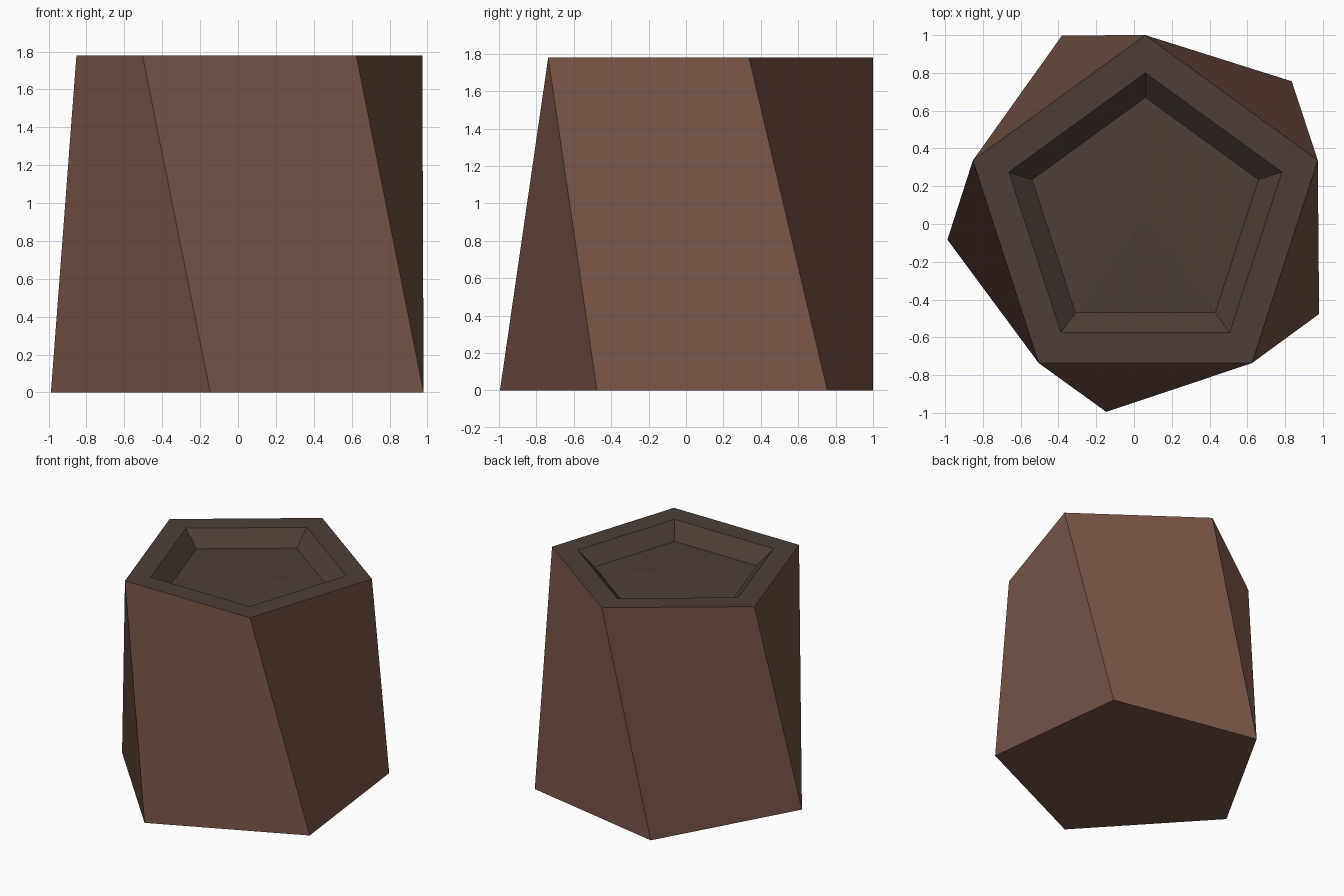
import bpy, bmesh, math

if "Cube" in bpy.data.objects:
    bpy.data.objects.remove(bpy.data.objects["Cube"])

CX, CY, H = 0.06, 0.04, 1.78


def lin(h):
    out = []
    for i in (0, 2, 4):
        c = int(h[i:i + 2], 16) / 255
        out.append(c / 12.92 if c <= 0.04045 else ((c + 0.055) / 1.055) ** 2.4)
    return (*out, 1)


def material(name, h):
    m = bpy.data.materials.new(name)
    m.diffuse_color = lin(h)
    m.use_nodes = True
    m.node_tree.nodes["Principled BSDF"].inputs["Base Color"].default_value = m.diffuse_color
    return m


bm = bmesh.new()


def ring(r, z, turn=0):
    return [bm.verts.new((CX + r * math.cos(math.radians(18 + turn + 72 * i)),
                          CY + r * math.sin(math.radians(18 + turn + 72 * i)), z))
            for i in range(5)]


def bridge(a, b, mat):
    # the 0-2 diagonal keeps the twisted sides convex
    for i in range(5):
        j = (i + 1) % 5
        bm.faces.new((a[i], a[j], b[j], b[i])).material_index = mat


# Twisted pentagonal body
base = ring(1.055, 0, 24.7)
top = ring(0.96, H)
bm.faces.new(base[::-1])
bridge(base, top, 0)

# Rim and recess walls
lip = ring(0.76, H)
floor = ring(0.63, H - 0.12)
bridge(top, lip, 1)
bridge(lip, floor, 1)

# Slightly raised recess floor
mid = bm.verts.new((CX, CY, H - 0.10))
for i in range(5):
    bm.faces.new((floor[i], floor[(i + 1) % 5], mid)).material_index = 1

mesh = bpy.data.meshes.new("twisted_stump")
bm.to_mesh(mesh)
bm.free()
mesh.materials.append(material("brown side", "795548"))
mesh.materials.append(material("dark grey brown top", "4e3f37"))
bpy.context.collection.objects.link(bpy.data.objects.new("twisted_stump", mesh))
